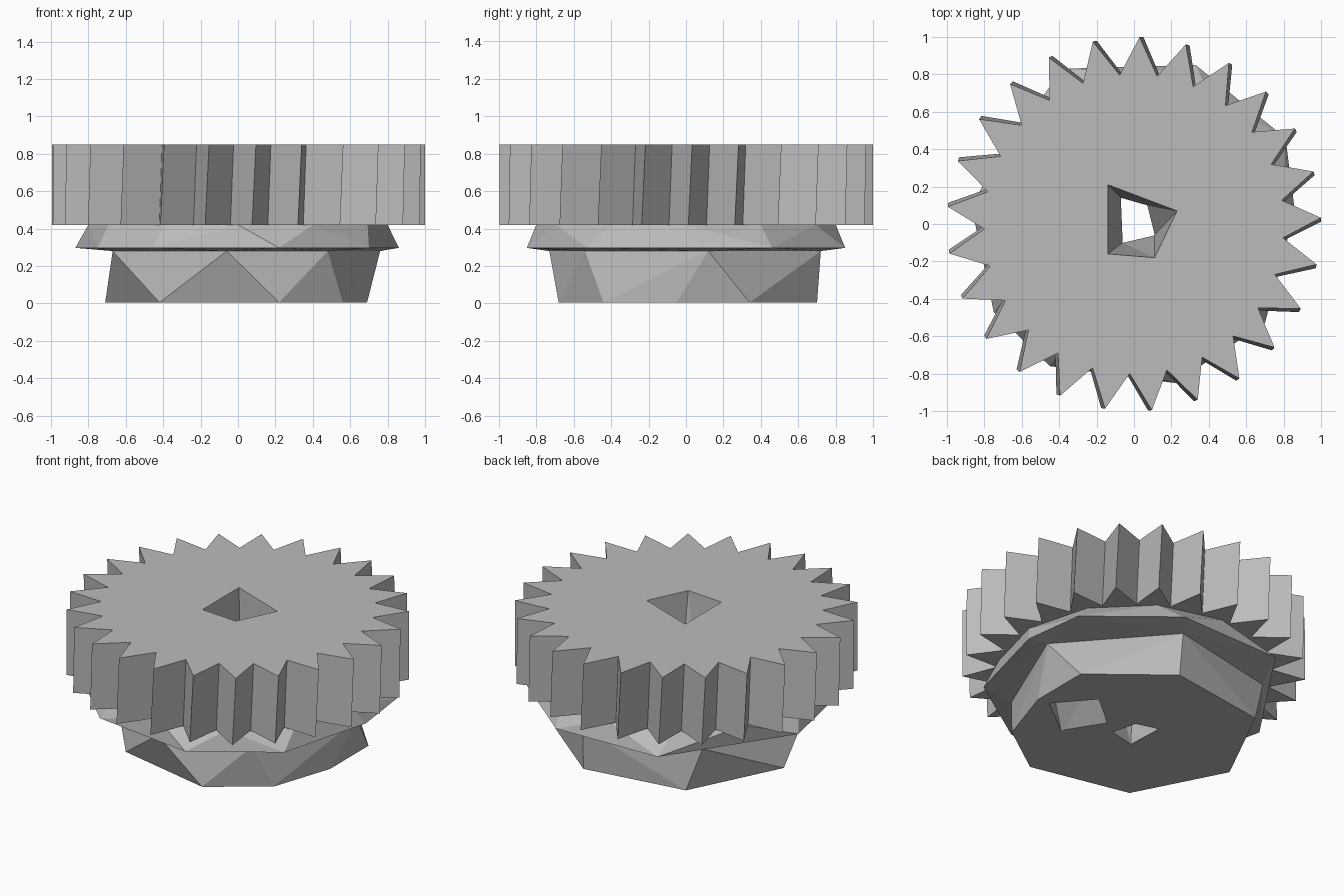
import bpy, bmesh, math
from mathutils import Vector

if "Cube" in bpy.data.objects:
    bpy.data.objects.remove(bpy.data.objects["Cube"])

GREY = (0.5, 0.5, 0.5, 1)
grey = bpy.data.materials.new("plain grey")
grey.diffuse_color = GREY
grey.use_nodes = True
grey.node_tree.nodes["Principled BSDF"].inputs["Base Color"].default_value = GREY


def finish(name, bm):
    bmesh.ops.recalc_face_normals(bm, faces=bm.faces)
    mesh = bpy.data.meshes.new(name)
    bm.to_mesh(mesh)
    bm.free()
    mesh.materials.append(grey)
    obj = bpy.data.objects.new(name, mesh)
    bpy.context.collection.objects.link(obj)
    return obj


def ring(points, z):
    return [Vector((x, y, z)) for x, y in points]


def faceted(name, *rings):
    """Faceted solid wrapped around stacked outlines."""
    bm = bmesh.new()
    for points in rings:
        for p in points:
            bm.verts.new(p)
    result = bmesh.ops.convex_hull(bm, input=bm.verts)
    loose = [v for v in result["geom_interior"] if isinstance(v, bmesh.types.BMVert)]
    bmesh.ops.delete(bm, geom=loose, context="VERTS")
    bmesh.ops.dissolve_limit(bm, angle_limit=math.radians(1), verts=bm.verts, edges=bm.edges)
    return finish(name, bm)


def cut(obj, *cutters):
    for cutter in cutters:
        mod = obj.modifiers.new("cut", "BOOLEAN")
        mod.operation = "DIFFERENCE"
        mod.solver = "EXACT"
        mod.object = cutter
        bpy.context.view_layer.objects.active = obj
        bpy.ops.object.modifier_apply(modifier=mod.name)


# Toothed wheel, slightly twisted towards its lower face
TEETH, LOW, HIGH = 25, 0.42, 0.85


def tooth_outline(turn):
    points = []
    for i in range(2 * TEETH):
        angle = math.radians(88.3 + turn) + i * math.pi / TEETH
        radius = 0.8 if i % 2 else 1.0
        points.append((radius * math.cos(angle), radius * math.sin(angle)))
    return points


bm = bmesh.new()
bottom = [bm.verts.new(p) for p in ring(tooth_outline(-1.2), LOW)]
top = [bm.verts.new(p) for p in ring(tooth_outline(0), HIGH)]
bm.faces.new(top)
bm.faces.new(bottom[::-1])
for i in range(len(top)):
    j = (i + 1) % len(top)
    bm.faces.new((bottom[i], bottom[j], top[j], top[i]))
gear = finish("gear_wheel", bm)

# Hub below, with a six-sided neck and an eight-sided foot
neck = [(0.76, 0.12), (0.23, 0.72), (-0.51, 0.56), (-0.67, -0.3), (-0.06, -0.73), (0.48, -0.54)]
foot = [(0.69, 0.34), (0.24, 0.7), (-0.42, 0.6), (-0.71, 0.02),
        (-0.42, -0.54), (0.22, -0.68), (0.56, -0.44), (0.69, -0.05)]
hub = faceted("hub", ring(neck, 0.28), ring(foot, 0.005))

# Flared collar between hub and wheel
rim = [(0.86, 0.07), (0.81, 0.46), (0.33, 0.85), (-0.38, 0.83), (-0.87, 0.1),
       (-0.75, -0.47), (-0.45, -0.76), (0.22, -0.85), (0.7, -0.53)]
shoulder = [(0.8 * math.cos(i * math.pi / 6), 0.8 * math.sin(i * math.pi / 6)) for i in range(12)]
collar = faceted("collar", ring(shoulder, LOW), ring(rim, 0.297), ring(neck, 0.28))

# Tapered shaft hole and slanted pocket under the hub
mouth = [(-0.14, 0.21), (0.23, 0.07), (0.11, -0.18), (-0.14, -0.16)]
exit_hole = [(-0.07, 0.14), (0.07, 0.1), (0.11, -0.06), (-0.06, -0.1)]
shaft = faceted("shaft_cutter", ring(mouth, HIGH + 0.001), ring(exit_hole, -0.001))
opening = [(0.61, -0.04), (0.42, 0.18), (0.19, -0.01), (0.34, -0.25)]
pocket = faceted("pocket_cutter", ring(opening, -0.01), ring(opening[:2], 0.22))

cut(gear, shaft)
cut(collar, shaft)
cut(hub, shaft, pocket)
for cutter in (shaft, pocket):
    bpy.data.objects.remove(cutter)
